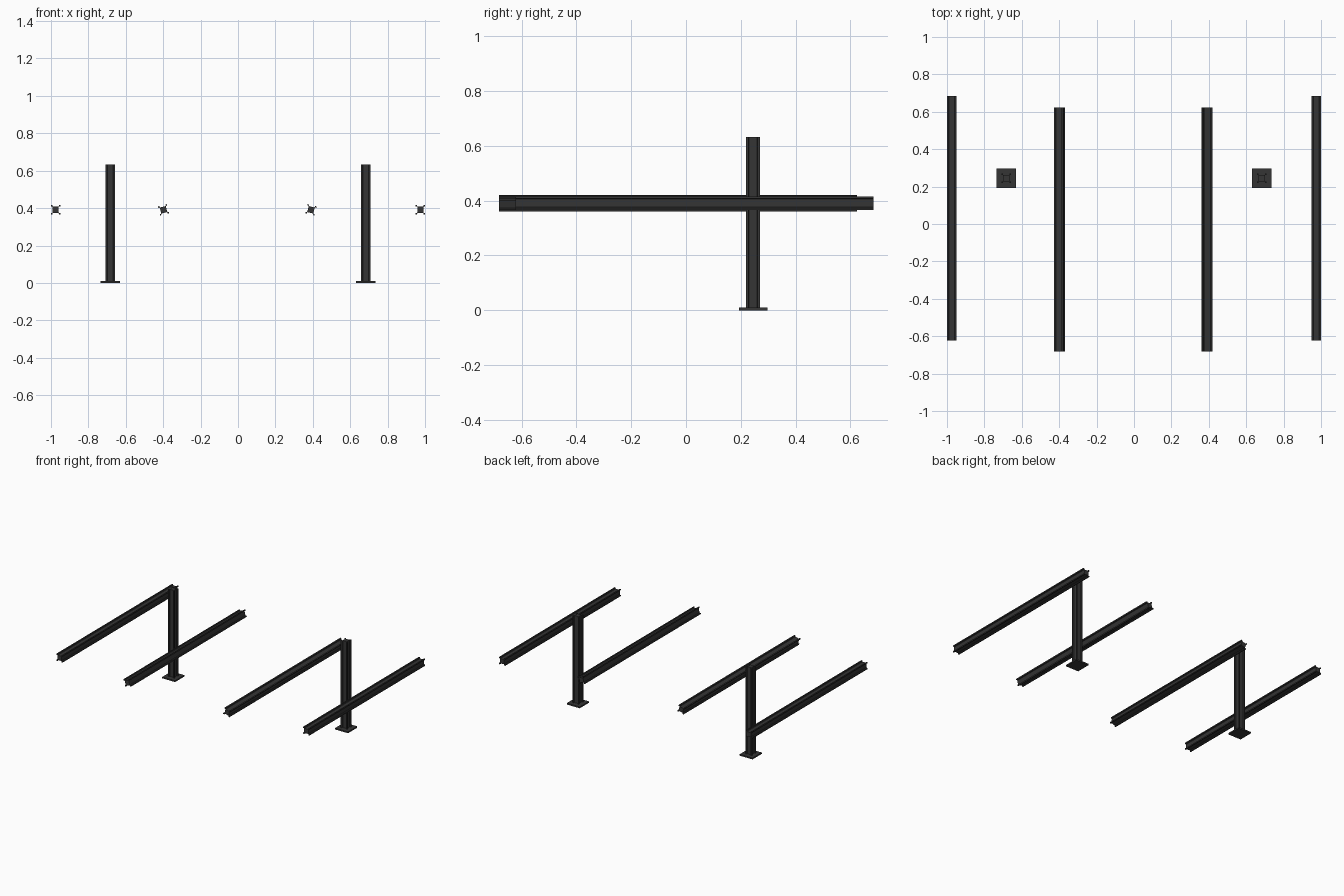
import bpy, bmesh, math
from mathutils import Matrix

if "Cube" in bpy.data.objects:
    bpy.data.objects.remove(bpy.data.objects["Cube"])

dark = bpy.data.materials.new("dark_grey_metal")
dark.diffuse_color = (0.035, 0.035, 0.035, 1)
dark.use_nodes = True
dark.node_tree.nodes["Principled BSDF"].inputs["Base Color"].default_value = dark.diffuse_color

# One side of the slotted section: corner block, arm, core (repeated 4 times)
SIDE = [(0.025, 0.025), (0.017, 0.025), (0.017, 0.021), (0.0185, 0.0205), (0.0145, 0.0165),
        (-0.0145, 0.0165), (-0.0185, 0.0205), (-0.017, 0.021), (-0.017, 0.025)]


def finish(bm, name):
    bmesh.ops.recalc_face_normals(bm, faces=bm.faces)
    mesh = bpy.data.meshes.new(name)
    bm.to_mesh(mesh)
    bm.free()
    mesh.materials.append(dark)
    ob = bpy.data.objects.new(name, mesh)
    bpy.context.collection.objects.link(ob)
    return ob


def extrusion(name, length, matrix):
    """Slotted bar along local z, starting at z = 0."""
    bm = bmesh.new()
    ring = []
    for k in range(4):
        c, s = round(math.cos(k * math.pi / 2)), round(math.sin(k * math.pi / 2))
        ring += [bm.verts.new((c * x - s * y, s * x + c * y, 0)) for x, y in SIDE]
    face = bm.faces.new(ring)
    new = bmesh.ops.extrude_face_region(bm, geom=[face], use_keep_orig=True)["geom"]
    bmesh.ops.translate(bm, vec=(0, 0, length),
                        verts=[v for v in new if isinstance(v, bmesh.types.BMVert)])
    bm.transform(matrix)
    return finish(bm, name)


for side, label in ((-1, "left"), (1, "right")):
    px = 0.683 * side
    # Upright post and its foot plate
    extrusion(label + "_post", 0.622, Matrix.Translation((px, 0.245, 0.01)))
    bm = bmesh.new()
    bmesh.ops.create_cube(bm, size=1, matrix=Matrix.Translation((px, 0.245, 0.005))
                          @ Matrix.Diagonal((0.102, 0.104, 0.01, 1)))
    finish(bm, label + "_foot_plate")
    # Long rails running front to back; the inner ones are rolled
    lie = Matrix.Rotation(-math.pi / 2, 4, 'X')
    extrusion(label + "_outer_rail", 1.306, Matrix.Translation((0.975 * side, -0.622, 0.391)) @ lie)
    roll = Matrix.Rotation(math.radians(14) * side, 4, 'Y')
    ix = -0.398 if side < 0 else 0.39
    extrusion(label + "_inner_rail", 1.306, Matrix.Translation((ix, -0.682, 0.391)) @ roll @ lie)
